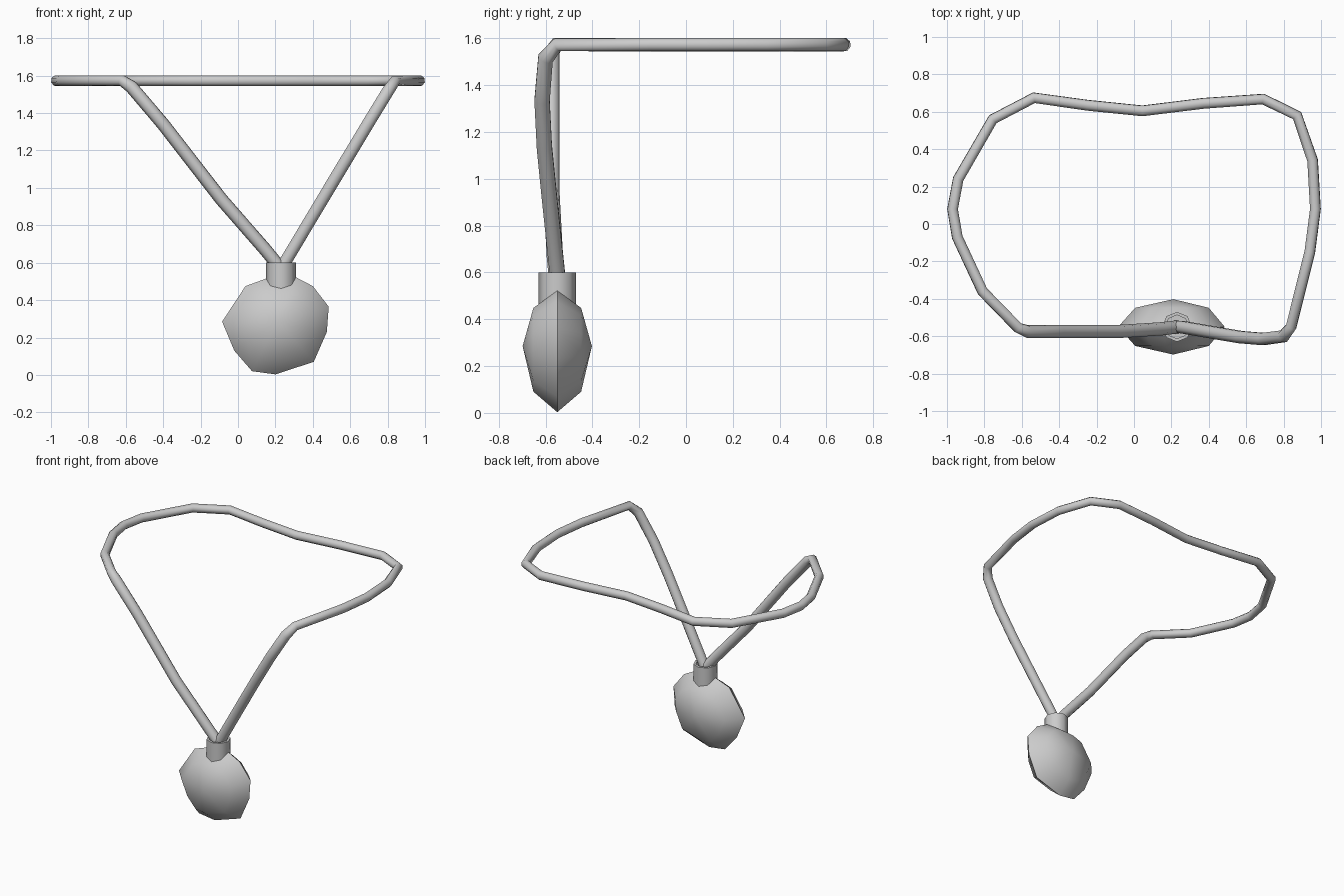
import bpy, bmesh, math

if "Cube" in bpy.data.objects:
    bpy.data.objects.remove(bpy.data.objects["Cube"])

Y0 = -0.55          # pendant mid plane
NECK_X = 0.23


def finish(bm, name, angle):
    bmesh.ops.recalc_face_normals(bm, faces=bm.faces)
    me = bpy.data.meshes.new(name)
    bm.to_mesh(me)
    bm.free()
    return link(me, name, angle)


def link(me, name, angle):
    ob = bpy.data.objects.new(name, me)
    bpy.context.collection.objects.link(ob)
    bpy.ops.object.select_all(action='DESELECT')
    ob.select_set(True)
    bpy.context.view_layer.objects.active = ob
    bpy.ops.object.shade_smooth_by_angle(angle=math.radians(angle))
    return ob


# Cord: one tube from the pendant up the left, round the neck and back down
Z = 1.573
left = [(0.235, -0.55, 0.56), (0.15, -0.56, 0.665), (-0.09, -0.575, 0.94),
        (-0.40, -0.575, 1.34), (-0.57, -0.575, 1.54), (-0.62, -0.555, 1.574)]
loop = [(-0.81, -0.36), (-0.945, -0.07), (-0.97, 0.08), (-0.94, 0.24),
        (-0.755, 0.56), (-0.535, 0.675), (-0.25, 0.635), (0.045, 0.605),
        (0.37, 0.645), (0.69, 0.668), (0.872, 0.58), (0.955, 0.34),
        (0.97, 0.08), (0.94, -0.15)]
right = [(0.84, -0.55, 1.572), (0.80, -0.60, 1.515), (0.69, -0.615, 1.335),
         (0.57, -0.605, 1.135), (0.45, -0.585, 0.935), (0.25, -0.55, 0.60),
         (0.23, -0.55, 0.56)]
path = left + [(x, y, Z) for x, y in loop] + right
cu = bpy.data.curves.new("cord_path", 'CURVE')
cu.dimensions = '3D'
cu.bevel_depth = 0.032
cu.bevel_resolution = 2
cu.use_fill_caps = True
sp = cu.splines.new('POLY')
sp.points.add(len(path) - 1)
for p, co in zip(sp.points, path):
    p.co = (*co, 1)
    p.radius = 1.1 if co[2] < 1.57 else 0.94
tmp = bpy.data.objects.new("cord_path", cu)
bpy.context.collection.objects.link(tmp)
dg = bpy.context.evaluated_depsgraph_get()
cord_mesh = bpy.data.meshes.new_from_object(tmp.evaluated_get(dg))
bpy.data.objects.remove(tmp)
link(cord_mesh, "cord", 50)

# Pendant: lens shaped stone with an irregular rim
rim = [(-0.085, 0.285), (0.04, 0.475), (0.15, 0.515), (0.31, 0.522),
       (0.40, 0.475), (0.485, 0.365), (0.475, 0.23), (0.405, 0.07),
       (0.20, 0.003), (0.075, 0.02), (-0.02, 0.13)]
CX, CZ = 0.21, 0.285
bm = bmesh.new()
edge = [bm.verts.new((x, Y0, z)) for x, z in rim]
n = len(rim)
for s in (-1, 1):
    ring = [bm.verts.new((CX + (x - CX) * 0.69, Y0 + s * 0.102,
                          CZ + (z - CZ) * 0.69)) for x, z in rim]
    mid = bm.verts.new((CX, Y0 + s * 0.148, CZ))
    for i in range(n):
        j = (i + 1) % n
        bm.faces.new((edge[i], edge[j], ring[j], ring[i]))
        bm.faces.new((ring[i], ring[j], mid))
finish(bm, "pendant_stone", 60)

# Neck: open octagonal socket that holds the cord ends
profile = [(0.08, 0.42), (0.08, 0.60), (0.063, 0.60), (0.063, 0.55)]
bm = bmesh.new()
rings = []
for r, z in profile:
    rings.append([bm.verts.new((NECK_X + r * math.cos(k * math.pi / 4),
                                Y0 + r * math.sin(k * math.pi / 4), z))
                  for k in range(8)])
for a, b in zip(rings, rings[1:]):
    for k in range(8):
        m = (k + 1) % 8
        bm.faces.new((a[k], a[m], b[m], b[k]))
bm.faces.new(rings[0])
bm.faces.new(rings[-1])
finish(bm, "pendant_neck", 50)
